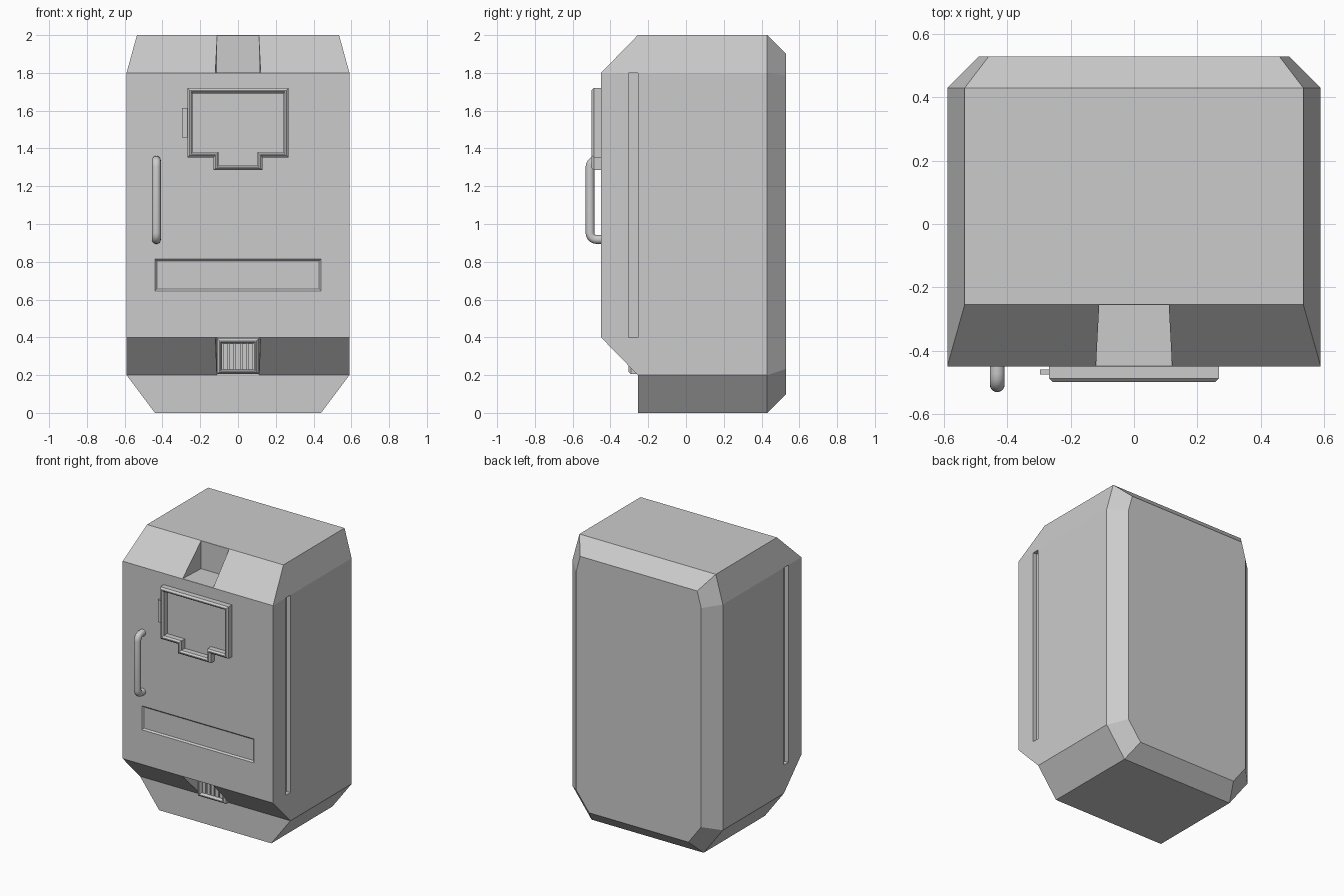
import bpy, bmesh, math
from mathutils import Vector

if "Cube" in bpy.data.objects:
    bpy.data.objects.remove(bpy.data.objects["Cube"])


def finish(name, bm):
    bmesh.ops.recalc_face_normals(bm, faces=bm.faces)
    mesh = bpy.data.meshes.new(name)
    bm.to_mesh(mesh)
    bm.free()
    ob = bpy.data.objects.new(name, mesh)
    bpy.context.collection.objects.link(ob)
    return ob


def loft(name, loops, cyclic=False):
    """Skin a series of equal-length point loops, capped unless cyclic."""
    bm = bmesh.new()
    rings = [[bm.verts.new(p) for p in loop] for loop in loops]
    n = len(rings[0])
    pairs = list(zip(rings, rings[1:])) + ([(rings[-1], rings[0])] if cyclic else [])
    for a, b in pairs:
        for i in range(n):
            j = (i + 1) % n
            bm.faces.new((a[i], a[j], b[j], b[i]))
    if not cyclic:
        bm.faces.new(rings[0])
        bm.faces.new(rings[-1])
    return finish(name, bm)


def rect(x, z0, z1, y):
    return [(-x, y, z0), (x, y, z0), (x, y, z1), (-x, y, z1)]


def box(name, x0, x1, y0, y1, z0, z1):
    return loft(name, [[(x0, y, z0), (x1, y, z0), (x1, y, z1), (x0, y, z1)] for y in (y0, y1)])


def inset(outline, d):
    """Mitred inward offset of a counter-clockwise (x, z) outline."""
    out = []
    for i, p in enumerate(outline):
        a, p, b = Vector(outline[i - 1]), Vector(p), Vector(outline[(i + 1) % len(outline)])
        u, v = (p - a).normalized(), (b - p).normalized()
        n1, n2 = Vector((-u.y, u.x)), Vector((-v.y, v.x))
        out.append(p + (n1 + n2) * d / (1 + n1.dot(n2)))
    return out


def frame(name, outline, section):
    """Raised frame: section is a closed list of (inset, y)."""
    return loft(name, [[(p[0], y, p[1]) for p in inset(outline, d)] for d, y in section], True)


# Body: side profile extruded across the width
profile = [(-.255, 0), (-.255, .2), (-.45, .4), (-.45, 1.8), (-.255, 2), (.53, 2), (.53, 0)]
body = loft("body", [[(x, y, z) for y, z in profile] for x in (-.59, .59)])

# Slope the sides at top and bottom, then chamfer all edges of the back
bm = bmesh.new()
bm.from_mesh(body.data)
half = [(.44, 0), (.59, .2), (.59, 1.8), (.535, 2)]
outline = half + [(-x, z) for x, z in reversed(half)]


def slice_off(co, no):
    bmesh.ops.bisect_plane(bm, geom=bm.verts[:] + bm.edges[:] + bm.faces[:], dist=1e-5,
                           plane_co=co, plane_no=no, clear_outer=True)
    bmesh.ops.holes_fill(bm, edges=[e for e in bm.edges if e.is_boundary], sides=0)


edges = []
for i, (x, z) in enumerate(outline):
    x2, z2 = outline[(i + 1) % len(outline)]
    edges.append((Vector((x, .43, z)), Vector((z2 - z, 0, x - x2)).normalized()))
for co, no in edges:
    if abs(no.x) > .01 and abs(no.z) > .01:
        slice_off(co, no)
for co, no in edges:
    slice_off(co, no + Vector((0, 1, 0)))
bmesh.ops.recalc_face_normals(bm, faces=bm.faces)
bm.to_mesh(body.data)
bm.free()

# Cutters: top and bottom notches, side grooves, recessed lower panel
cutters = [
    loft("top_notch_cutter", [rect(.128, 1.801, 2.1, -.6), rect(.11, 1.801, 2.1, -.256)]),
    loft("bottom_notch_cutter", [rect(.125, .15, .399, -.6), rect(.112, .15, .399, -.256)]),
    loft("panel_cutter", [rect(.45, .635, .825, -.46), rect(.43, .655, .805, -.44)]),
]
for s in (-1, 1):
    cutters.append(box("groove_cutter", s * .56, s * .65, -.305, -.255, .4, 1.8))
bpy.context.view_layer.objects.active = body
for c in cutters:
    c.hide_render = True
    m = body.modifiers.new("cut", 'BOOLEAN')
    m.operation, m.solver, m.object = 'DIFFERENCE', 'EXACT', c
    bpy.ops.object.modifier_apply(modifier=m.name)
    bpy.data.objects.remove(c)

# Window frame with a stepped lower edge, and its side hinge
win = [(-.13, 1.285), (.13, 1.285), (.13, 1.352), (.268, 1.352),
       (.268, 1.72), (-.268, 1.72), (-.268, 1.352), (-.13, 1.352)]
frame("window_frame", win, [(0, -.445), (0, -.488), (.012, -.5), (.018, -.5),
                            (.028, -.488), (.028, -.445)])
box("window_hinge", -.297, -.265, -.475, -.46, 1.457, 1.615)

# Vent in the lower notch: bevelled frame and upright slats
vent = [(-.11, .205), (.11, .205), (.11, .393), (-.11, .393)]
frame("vent_frame", vent, [(0, -.25), (0, -.29), (.012, -.305), (.018, -.305),
                           (.026, -.29), (.026, -.25)])
for i in range(5):
    x = (i - 2) * .033
    box("vent_slat", x - .012, x + .012, -.285, -.25, .228, .37)

# Door handle: round tube bent at both ends
yb, yf, z0, z1, r = -.44, -.508, .918, 1.337, .035
path = [(yb, z0)]
for cz, start in ((z0 + r, -90), (z1 - r, -180)):
    for k in range(6):
        a = math.radians(start - 18 * k if start == -90 else 180 - 18 * k)
        path.append((yf + r + r * math.cos(a), cz + r * math.sin(a)))
path.append((yb, z1))
rings = []
for i, (y, z) in enumerate(path):
    a, b = path[max(i - 1, 0)], path[min(i + 1, len(path) - 1)]
    t = Vector((0, b[0] - a[0], b[1] - a[1])).normalized()
    side = Vector((1, 0, 0))
    up = t.cross(side)
    rings.append([Vector((-.432, y, z)) + .0235 * (side * math.cos(q) + up * math.sin(q))
                  for q in (math.tau * k / 16 for k in range(16))])
handle = loft("door_handle", rings)
bpy.ops.object.select_all(action='DESELECT')
handle.select_set(True)
bpy.context.view_layer.objects.active = handle
bpy.ops.object.shade_smooth_by_angle(angle=math.radians(40))
